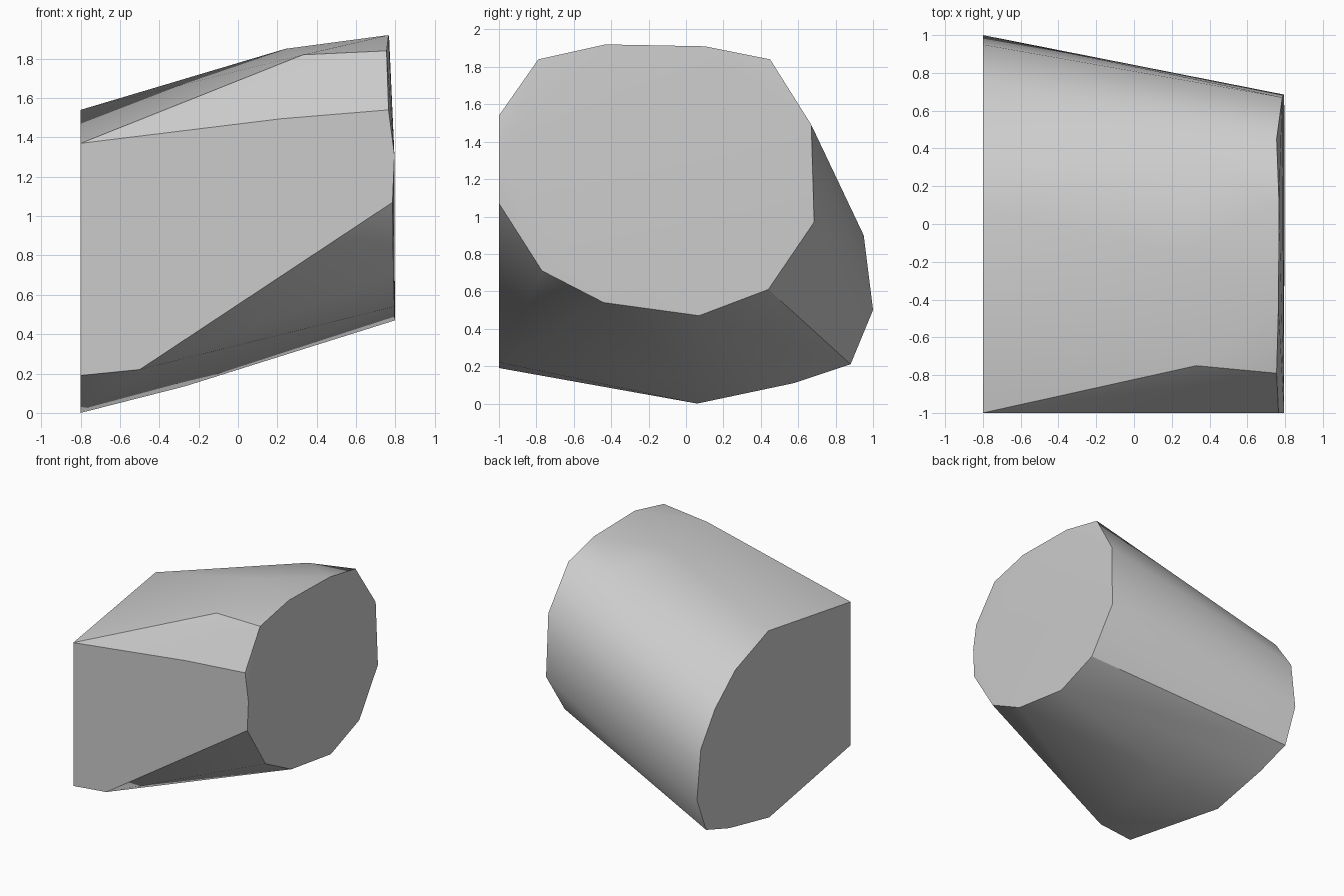
import bpy, bmesh, math

old = bpy.data.objects.get("Cube")
if old:
    bpy.data.objects.remove(old, do_unlink=True)

# One plain grey material
grey = bpy.data.materials.new("light grey")
grey.use_nodes = True
colour = (0.6, 0.6, 0.6, 1.0)
grey.diffuse_color = colour
grey.node_tree.nodes["Principled BSDF"].inputs["Base Color"].default_value = colour

# Flat end at x = -0.8, as (y, z)
flat_end = [(-1, 1.37), (0.07, 1.54), (0.50, 1.383), (0.765, 1.162), (0.95, 0.90),
            (1.0, 0.50), (0.88, 0.21), (0.58, 0.11), (0.06, 0.0), (-1, 0.19)]

# Slightly bowed end near x = 0.8, as (x, y, z)
bowed_end = [(0.755, -0.79, 1.84), (0.765, -0.43, 1.92), (0.768, 0.10, 1.91),
             (0.755, 0.45, 1.84), (0.785, 0.67, 1.49), (0.795, 0.685, 0.97),
             (0.797, 0.44, 0.61), (0.797, 0.07, 0.47), (0.795, -0.44, 0.54),
             (0.79, -0.77, 0.71), (0.785, -1, 1.07), (0.795, -1, 1.31),
             (0.765, -1, 1.54)]

# Corners along the body between the ends
body_corners = [(0.33, -0.75, 1.82), (0.24, -0.15, 1.85), (0.39, 0.35, 1.83),
                (0.22, -1, 1.495), (-0.50, -1, 0.22), (-0.27, 0.05, 0.135)]

# Wrap all corners in one faceted solid
bm = bmesh.new()
for co in [(-0.8, y, z) for y, z in flat_end] + bowed_end + body_corners:
    bm.verts.new(co)
hull = bmesh.ops.convex_hull(bm, input=bm.verts)
inside = {g for g in hull["geom_interior"] if isinstance(g, bmesh.types.BMVert)}
inside |= {v for v in bm.verts if not v.link_faces}
bmesh.ops.delete(bm, geom=list(inside), context="VERTS")

# Merge the flat front and end into single faces
bmesh.ops.dissolve_limit(bm, angle_limit=math.radians(0.5),
                         verts=bm.verts[:], edges=bm.edges[:])
bmesh.ops.recalc_face_normals(bm, faces=bm.faces)

mesh = bpy.data.meshes.new("faceted_block")
bm.to_mesh(mesh)
bm.free()
block = bpy.data.objects.new("faceted_block", mesh)
bpy.context.collection.objects.link(block)
mesh.materials.append(grey)

# Soft shading with crisp edges
bpy.ops.object.select_all(action="DESELECT")
block.select_set(True)
bpy.context.view_layer.objects.active = block
bpy.ops.object.shade_smooth_by_angle(angle=math.radians(30))
